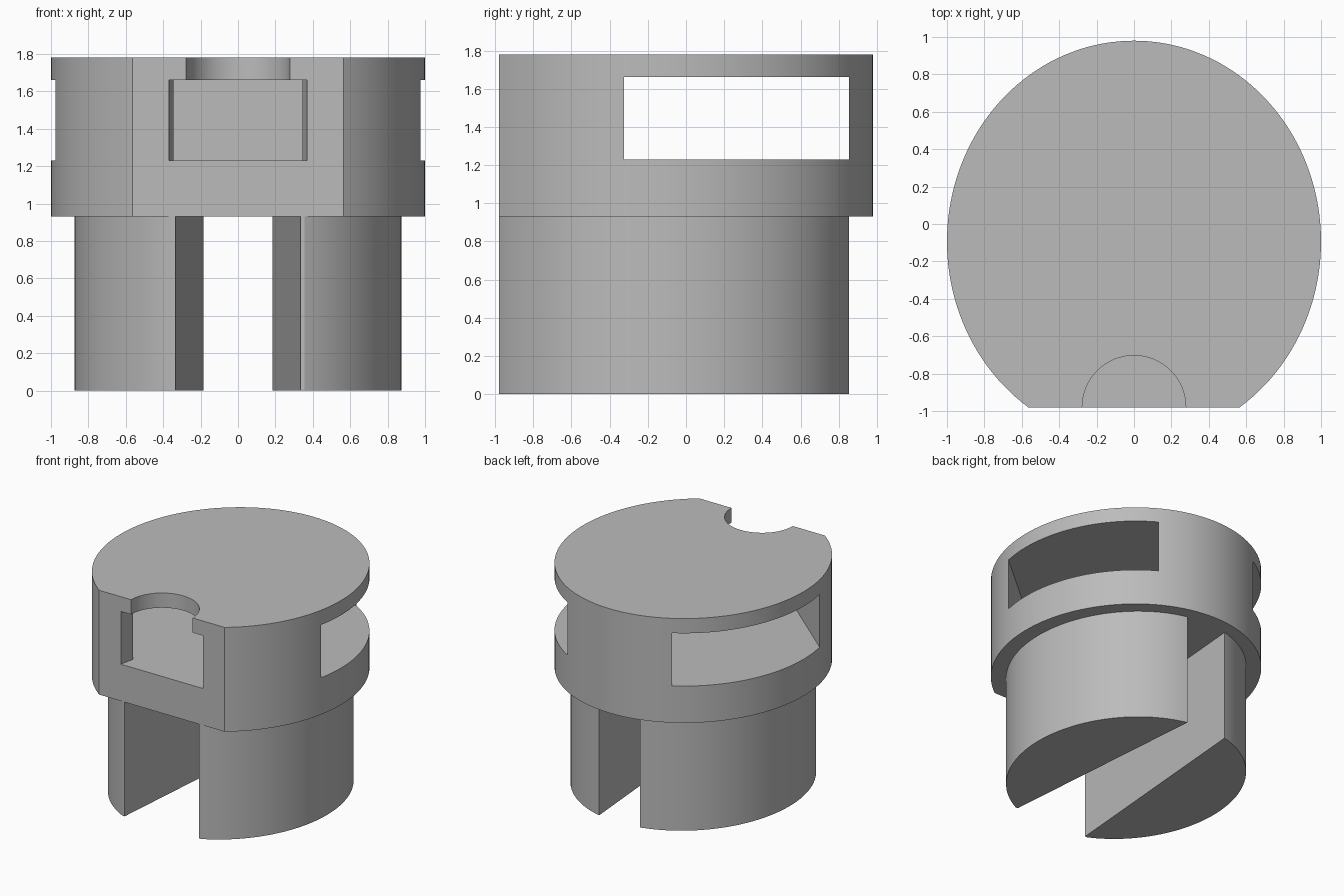
import bpy
import bmesh
from math import asin, cos, sin, pi, radians, sqrt

cube = bpy.data.objects.get("Cube")
if cube:
    bpy.data.objects.remove(cube, do_unlink=True)

CENTRE_Y = -0.094   # centre of the oval plan
FRONT_Y = -0.98     # flat front face
BACK_Y = 0.853      # inner face of the back wall
LEG_TOP, SLOT_LOW, SLOT_HIGH, TOP = 0.93, 1.23, 1.66, 1.78

grey = bpy.data.materials.new("plain grey")
grey.use_nodes = True
colour = (0.5, 0.5, 0.5, 1)
grey.diffuse_color = colour
grey.node_tree.nodes["Principled BSDF"].inputs["Base Color"].default_value = colour


def prism(name, outline, low, high):
    """Extrude a closed plan outline between two heights."""
    bm = bmesh.new()
    base = bm.faces.new([bm.verts.new((x, y, low)) for x, y in outline])
    top = bmesh.ops.extrude_face_region(bm, geom=[base])["geom"]
    verts = [g for g in top if isinstance(g, bmesh.types.BMVert)]
    bmesh.ops.translate(bm, vec=(0, 0, high - low), verts=verts)
    bmesh.ops.recalc_face_normals(bm, faces=bm.faces)
    mesh = bpy.data.meshes.new(name)
    bm.to_mesh(mesh)
    bm.free()
    mesh.materials.append(grey)
    obj = bpy.data.objects.new(name, mesh)
    bpy.context.collection.objects.link(obj)
    return obj


def arc(a, b, start, end, steps, cy=CENTRE_Y):
    """Points along an oval."""
    angles = [start + (end - start) * i / steps for i in range(steps + 1)]
    return [(a * cos(t), cy + b * sin(t)) for t in angles]


def carve(obj, cutter):
    """Subtract a cutter, bake the result and discard the cutter."""
    mod = obj.modifiers.new("carve", "BOOLEAN")
    mod.operation, mod.solver, mod.object = "DIFFERENCE", "EXACT", cutter
    graph = bpy.context.evaluated_depsgraph_get()
    mesh = bpy.data.meshes.new_from_object(obj.evaluated_get(graph))
    obj.modifiers.clear()
    obj.data = mesh
    bpy.data.objects.remove(cutter, do_unlink=True)


def smooth(obj):
    obj.data.shade_smooth()
    obj.data.set_sharp_from_angle(angle=radians(25))


# Head: oval drum with a flat front
head_depth = 1.074
dip = asin((FRONT_Y - CENTRE_Y) / head_depth)
head = prism("head", arc(1, head_depth, dip, pi - dip, 120), LEG_TOP, TOP)

# Cavity open at both sides and through the front window
half = [(0.372, FRONT_Y - 0.05), (0.37, FRONT_Y), (0.345, -0.86),
        (0.977, -0.325), (1.1, -0.221), (1.1, BACK_Y)]
mirrored = [(-x, y) for x, y in reversed(half)]
carve(head, prism("cavity_cutter", half + mirrored, SLOT_LOW, SLOT_HIGH))

# Half-round notch in the roof, above the front window
notch = arc(0.277, 0.277, 0, 2 * pi, 64, FRONT_Y)[:-1]
carve(head, prism("notch_cutter", notch, SLOT_HIGH - 0.1, TOP + 0.1))
smooth(head)

# Legs: two halves of a smaller oval, parted by a tapering gap
leg_width, leg_depth = 0.875, 0.97
front_gap, back_gap = 0.335, 0.185
leg_dip = asin((FRONT_Y - CENTRE_Y) / leg_depth)
back_angle = pi / 2 - asin(back_gap / leg_width)
half_leg = [(front_gap, FRONT_Y)] + arc(leg_width, leg_depth, leg_dip, back_angle, 64)
for side, name in ((1, "left_leg"), (-1, "right_leg")):
    smooth(prism(name, [(side * x, y) for x, y in half_leg], 0, LEG_TOP))
